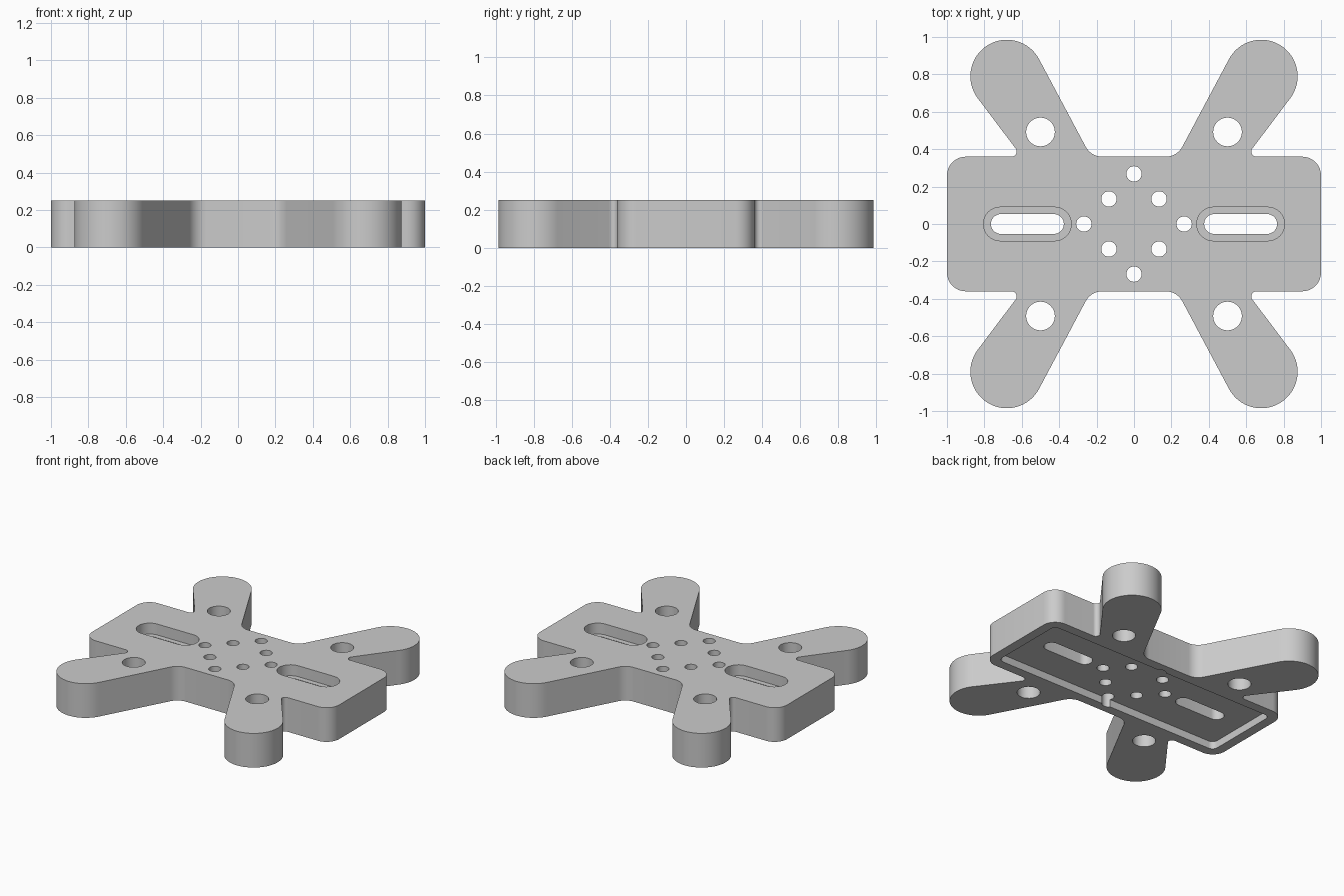
import bpy, bmesh, math
from mathutils import Vector

cube = bpy.data.objects.get("Cube")
if cube:
    bpy.data.objects.remove(cube, do_unlink=True)

HEIGHT = 0.25
POCKET = 0.055       # depth of the recess underneath
LEDGE = 0.08         # depth of the slot counterbores

grey = bpy.data.materials.new("light_grey")
grey.use_nodes = True
grey.diffuse_color = (0.6, 0.6, 0.6, 1)
grey.node_tree.nodes["Principled BSDF"].inputs["Base Color"].default_value = (0.6, 0.6, 0.6, 1)


def arc(cx, cy, r, start, end, n):
    """Points along an arc, angles in degrees."""
    angles = [math.radians(start + (end - start) * i / n) for i in range(n + 1)]
    return [(cx + r * math.cos(a), cy + r * math.sin(a)) for a in angles]


def fillet(before, corner, after, trim, n=8):
    """Round a corner, cutting back by trim along both edges."""
    c = Vector(corner)
    u = (Vector(before) - c).normalized()
    v = (Vector(after) - c).normalized()
    half = u.angle(v) / 2
    r = trim * math.tan(half)
    centre = c + (u + v).normalized() * (trim / math.cos(half))
    a, b = c + u * trim - centre, c + v * trim - centre
    total = a.angle(b)
    pts = []
    for i in range(n + 1):
        t = i / n
        p = (a * math.sin((1 - t) * total) + b * math.sin(t * total)) / math.sin(total)
        pts.append(tuple(centre + p.normalized() * r))
    return pts


def stadium(cx, half_len, r):
    off = half_len - r
    return arc(cx + off, 0, r, -90, 90, 16) + arc(cx - off, 0, r, 90, 270, 16)


def prism(name, pts, z0, z1):
    """Extrude a closed outline between two heights."""
    bm = bmesh.new()
    face = bm.faces.new([bm.verts.new((x, y, z0)) for x, y in pts])
    top = bmesh.ops.extrude_face_region(bm, geom=[face])["geom"]
    verts = [g for g in top if isinstance(g, bmesh.types.BMVert)]
    bmesh.ops.translate(bm, verts=verts, vec=(0, 0, z1 - z0))
    bmesh.ops.recalc_face_normals(bm, faces=bm.faces)
    mesh = bpy.data.meshes.new(name)
    bm.to_mesh(mesh)
    bm.free()
    mesh.materials.append(grey)
    obj = bpy.data.objects.new(name, mesh)
    bpy.context.collection.objects.link(obj)
    return obj


# Quarter outline: body corner, notch, rounded arm, inner fillet
corner, notch, crotch = (1, 0.36), (0.6, 0.36), (0.23, 0.36)
tip = arc(0.68, 0.79, 0.195, -36, 152, 32)
quarter = (fillet((1, 0), corner, notch, 0.1)
           + fillet(corner, notch, tip[0], 0.055)
           + tip
           + fillet(tip[-1], crotch, (0, 0.36), 0.06))
half = quarter + [(-x, y) for x, y in reversed(quarter)]
outline = half + [(x, -y) for x, y in reversed(half)]
plate = prism("mounting_plate", outline, 0, HEIGHT)

# Recess underneath
w, h, r = 0.93 - 0.04, 0.29 - 0.04, 0.04
recess = (arc(w, h, r, 0, 90, 6) + arc(-w, h, r, 90, 180, 6)
          + arc(-w, -h, r, 180, 270, 6) + arc(w, -h, r, 270, 360, 6))
cutters = [prism("recess_cutter", recess, -0.1, POCKET)]

# Counterbored slots
for side in (-1, 1):
    cutters.append(prism("slot_ledge_cutter", stadium(side * 0.57, 0.235, 0.09), HEIGHT - LEDGE, 0.4))
    cutters.append(prism("slot_cutter", stadium(side * 0.57, 0.195, 0.053), -0.2, 0.5))

# Arm holes and the ring of small holes
holes = [(sx * 0.5, sy * 0.492, 0.077) for sx in (-1, 1) for sy in (-1, 1)]
holes += [(sx * 0.134, sy * 0.134, 0.041) for sx in (-1, 1) for sy in (-1, 1)]
holes += [(s * 0.268, 0, 0.041) for s in (-1, 1)] + [(0, s * 0.268, 0.041) for s in (-1, 1)]
for x, y, radius in holes:
    cutters.append(prism("hole_cutter", arc(x, y, radius, 0, 345, 23), -0.2, 0.5))

# Cut everything, then drop the cutters
bpy.context.view_layer.objects.active = plate
for cutter in cutters:
    cutter.hide_render = True
    mod = plate.modifiers.new("cut", "BOOLEAN")
    mod.operation = "DIFFERENCE"
    mod.solver = "EXACT"
    mod.object = cutter
    bpy.ops.object.modifier_apply(modifier=mod.name)
    bpy.data.objects.remove(cutter, do_unlink=True)

bpy.ops.object.select_all(action="DESELECT")
plate.select_set(True)
bpy.ops.object.shade_smooth_by_angle(angle=math.radians(30))
